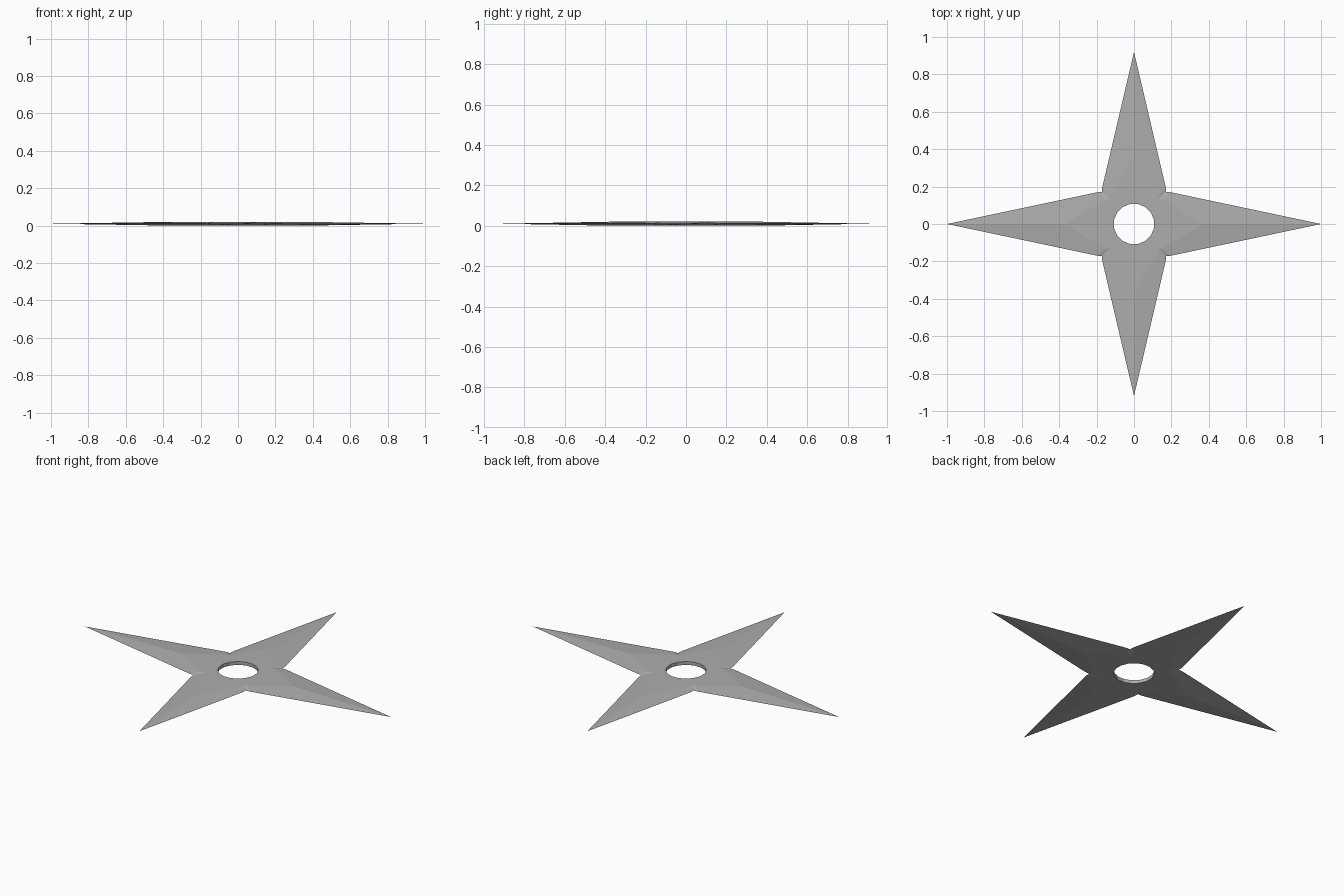
import bpy, bmesh
from math import pi, cos, sin

if "Cube" in bpy.data.objects:
    bpy.data.objects.remove(bpy.data.objects["Cube"])

THICK = 0.02


def outline(tip_x, tip_y, shoulder, valley):
    """Four-pointed star with a small notch between neighbouring blades."""
    q = [(tip_x, 0), (shoulder, valley), (valley, valley), (valley, shoulder), (0, tip_y)]
    loop = q[:4]
    loop += [(-x, y) for x, y in reversed(q[1:])]
    loop += [(-x, -y) for x, y in q[:4]]
    loop += [(x, -y) for x, y in reversed(q[1:])]
    return loop


def loft(name, rings):
    bm = bmesh.new()
    loops = [[bm.verts.new((x, y, z)) for x, y in pts] for pts, z in rings]
    n = len(loops[0])
    for a, b in zip(loops, loops[1:]):
        for i in range(n):
            j = (i + 1) % n
            bm.faces.new((a[i], a[j], b[j], b[i]))
    bm.faces.new(loops[0][::-1])
    bm.faces.new(loops[-1])
    bmesh.ops.recalc_face_normals(bm, faces=bm.faces)
    mesh = bpy.data.meshes.new(name)
    bm.to_mesh(mesh)
    bm.free()
    ob = bpy.data.objects.new(name, mesh)
    bpy.context.collection.objects.link(ob)
    return ob


# Four-pointed blade: thick flat centre thinning gently to a sharp mid-height edge
edge = outline(1.0, 0.92, 0.195, 0.17)
flat = outline(0.37, 0.36, 0.15, 0.13)
star = loft("throwing_star", [(flat, 0), (edge, THICK / 2), (flat, THICK)])

# Dark steel colour
steel = bpy.data.materials.new("steel")
steel.diffuse_color = (0.42, 0.42, 0.42, 1)
steel.use_nodes = True
steel.node_tree.nodes["Principled BSDF"].inputs["Base Color"].default_value = steel.diffuse_color
star.data.materials.append(steel)

# Centre hole
circle = [(0.109 * cos(2 * pi * (i + 0.5) / 16), 0.109 * sin(2 * pi * (i + 0.5) / 16)) for i in range(16)]
cutter = loft("hole_cutter", [(circle, -0.1), (circle, 0.1)])
cutter.data.materials.append(steel)
cutter.hide_render = True
cutter.hide_set(True)
mod = star.modifiers.new("centre_hole", 'BOOLEAN')
mod.operation = 'DIFFERENCE'
mod.solver = 'EXACT'
mod.object = cutter
